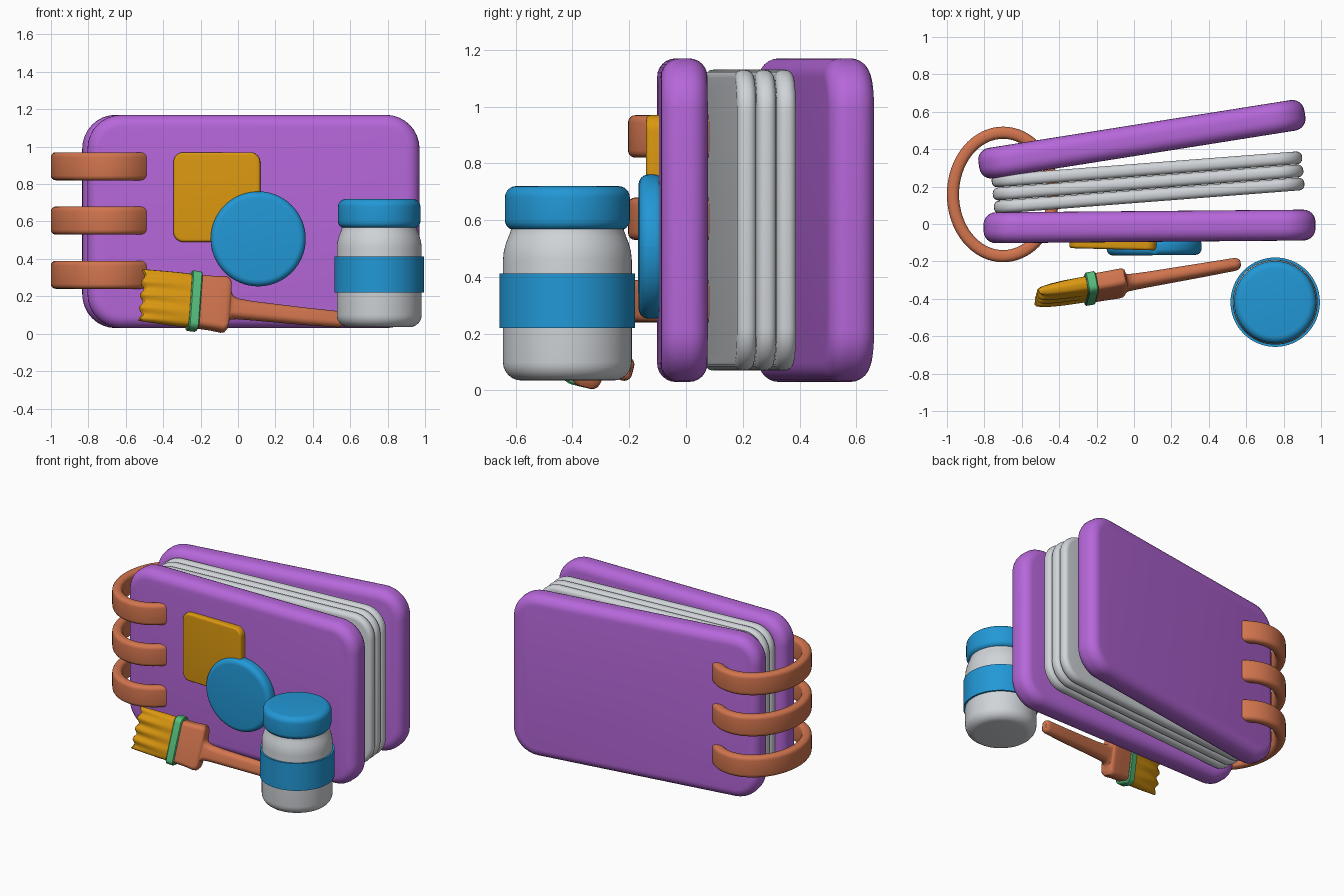
import bpy
import math
from math import sin, cos, pi, radians

if "Cube" in bpy.data.objects:
    bpy.data.objects.remove(bpy.data.objects["Cube"])


def material(name, r, g, b):
    lin = [((c / 255 + 0.055) / 1.055) ** 2.4 for c in (r, g, b)]
    m = bpy.data.materials.new(name)
    m.diffuse_color = (*lin, 1)
    m.use_nodes = True
    m.node_tree.nodes["Principled BSDF"].inputs["Base Color"].default_value = m.diffuse_color
    return m


PURPLE = material("purple cover", 182, 103, 218)
PAPER = material("pale grey", 208, 212, 216)
COPPER = material("copper orange", 210, 117, 78)
BLUE = material("bright blue", 34, 152, 214)
YELLOW = material("mustard yellow", 219, 152, 16)
GREEN = material("soft green", 86, 190, 124)


def loft(name, rings, mat, loc=(0, 0, 0), rot=(0, 0, 0), closed=False):
    """Skin a list of equal-length point rings, capped unless closed."""
    n, m = len(rings[0]), len(rings)
    verts = [p for ring in rings for p in ring]
    faces = []
    for i in range(m if closed else m - 1):
        k = (i + 1) % m
        faces += [(i * n + j, i * n + (j + 1) % n, k * n + (j + 1) % n, k * n + j)
                  for j in range(n)]
    if not closed:
        faces += [tuple(reversed(range(n))), tuple(range((m - 1) * n, m * n))]
    me = bpy.data.meshes.new(name)
    me.from_pydata(verts, [], faces)
    me.materials.append(mat)
    import bmesh
    bm = bmesh.new()
    bm.from_mesh(me)
    bmesh.ops.recalc_face_normals(bm, faces=bm.faces)
    bm.to_mesh(me)
    bm.free()
    me.shade_smooth()
    me.set_sharp_from_angle(angle=radians(40))
    ob = bpy.data.objects.new(name, me)
    ob.location = loc
    ob.rotation_euler = [radians(a) for a in rot]
    bpy.context.collection.objects.link(ob)
    return ob


def round_rect(w, h, r, n=8):
    pts = []
    for q, (sx, sy) in enumerate(((1, 1), (-1, 1), (-1, -1), (1, -1))):
        for i in range(n + 1):
            a = (q + i / n) * pi / 2
            pts.append((sx * (w / 2 - r) + r * cos(a), sy * (h / 2 - r) + r * sin(a)))
    return pts


def slab(name, w, h, t, r, b, mat, loc, yaw, n=8):
    """Upright rounded plate with a soft rim, thickness along y."""
    steps = [(b * (1 - sin(a)), -t / 2 + b * (1 - cos(a)))
             for a in [i / 6 * pi / 2 for i in range(7)]]
    steps += [(i, -y) for i, y in reversed(steps)]
    rings = [[(x, y, z) for x, z in round_rect(w - 2 * i, h - 2 * i, r - i, n)]
             for i, y in steps]
    return loft(name, rings, mat, loc, (0, 0, yaw))


def lathe(name, profile, mat, loc, n=64):
    rings = [[(r * cos(2 * pi * j / n), r * sin(2 * pi * j / n), z) for j in range(n)]
             for r, z in profile]
    return loft(name, rings, mat, loc)


def arc(r, z, b, start, end):
    """Quarter-round profile points about centre (r, z)."""
    return [(r + b * cos(radians(start + (end - start) * i / 6)),
             z + b * sin(radians(start + (end - start) * i / 6))) for i in range(7)]


# Covers
slab("front_cover", 1.775, 1.14, 0.165, 0.18, 0.065, PURPLE, (0.083, -0.013, 0.60), 0.5)
slab("back_cover", 1.765, 1.14, 0.165, 0.18, 0.065, PURPLE, (0.042, 0.453, 0.60), 9)

# Pages
for i in range(3):
    slab(f"page_{i + 1}", 1.665, 1.06, 0.068, 0.15, 0.03, PAPER,
         (0.081 - 0.006 * i, 0.152 + 0.07 * i, 0.60), 4.4)

# Binding rings: rounded strip swept round an ellipse
for i, z0 in enumerate((0.315, 0.605, 0.895)):
    rings = []
    for k in range(64):
        a = 2 * pi * k / 64
        rings.append([((0.268 + u) * cos(a), (0.33 + u) * sin(a), v)
                      for u, v in round_rect(0.065, 0.15, 0.026, 4)])
    loft(f"binding_ring_{i + 1}", rings, COPPER, (-0.7, 0.158, z0), closed=True)

# Cover decorations
slab("square_patch", 0.465, 0.48, 0.06, 0.055, 0.015, YELLOW, (-0.113, -0.105, 0.73), -1.5)
slab("round_patch", 0.508, 0.508, 0.09, 0.254, 0.035, BLUE, (0.108, -0.122, 0.507), 0.5, 16)

# Paint jar
JAR = (0.755, -0.418, 0)
body = arc(0.162, 0.10, 0.065, -90, 0)
body += [(0.227, 0.46), (0.224, 0.49), (0.216, 0.52), (0.206, 0.545), (0.199, 0.565), (0.197, 0.60)]
lathe("jar_body", body, PAPER, JAR)
lathe("jar_label", [(0.239, 0.22), (0.239, 0.412)], BLUE, JAR)
lathe("jar_lid", arc(0.185, 0.60, 0.035, -90, 0) + arc(0.18, 0.68, 0.04, 0, 90), BLUE, JAR)

# Paint brush, built along its own x axis and leaned back
BRUSH = dict(loc=(-0.235, -0.345, 0.174), rot=(-14, 6.5, 9.6))


def along(name, stations, mat):
    rings = [[(x, y, z + dz) for y, z in round_rect(t, h, min(t, h) * f, 6)]
             for x, h, t, dz, f in stations]
    return loft(name, rings, mat, **BRUSH)


along("brush_handle", [
    (0.01, 0.285, 0.10, 0, 0.3), (0.10, 0.29, 0.10, 0, 0.3), (0.16, 0.302, 0.10, 0, 0.3),
    (0.178, 0.296, 0.097, 0, 0.35), (0.188, 0.27, 0.09, 0, 0.4), (0.191, 0.22, 0.085, -0.004, 0.45),
    (0.195, 0.16, 0.082, -0.008, 0.45), (0.21, 0.125, 0.08, -0.012, 0.45),
    (0.24, 0.11, 0.078, -0.015, 0.45), (0.32, 0.102, 0.075, -0.016, 0.45),
    (0.60, 0.093, 0.068, -0.013, 0.45), (0.79, 0.086, 0.062, -0.008, 0.45),
    (0.81, 0.075, 0.052, -0.008, 0.45), (0.82, 0.05, 0.03, -0.008, 0.45)], COPPER)
along("brush_ferrule", [
    (-0.028, 0.31, 0.105, 0, 0.3), (-0.022, 0.322, 0.117, 0, 0.3),
    (0.022, 0.322, 0.117, 0, 0.3), (0.028, 0.31, 0.105, 0, 0.3)], GREEN)

# Bristles: tapering tuft with waves that grow towards the tip
rings = []
N = 40
for x, h, t in [(-0.01, 0.295, 0.095), (-0.08, 0.298, 0.094), (-0.15, 0.295, 0.088),
                (-0.21, 0.291, 0.078), (-0.26, 0.288, 0.062), (-0.28, 0.285, 0.042),
                (-0.286, 0.282, 0.004)]:
    grow = min(1, -x / 0.28)
    ring = []
    for side in (-1, 1):
        for j in range(N + 1):
            s = (j / N * 2 - 1) * -side
            wave = cos(s * pi * 4)
            half = t / 2 * (1 - abs(s) ** 6) ** 0.5 + 0.001
            ring.append((x - 0.009 * grow * wave,
                         side * half * (1 + 0.16 * grow * wave), s * h / 2))
    rings.append(ring)
loft("brush_bristles", rings, YELLOW, **BRUSH)
